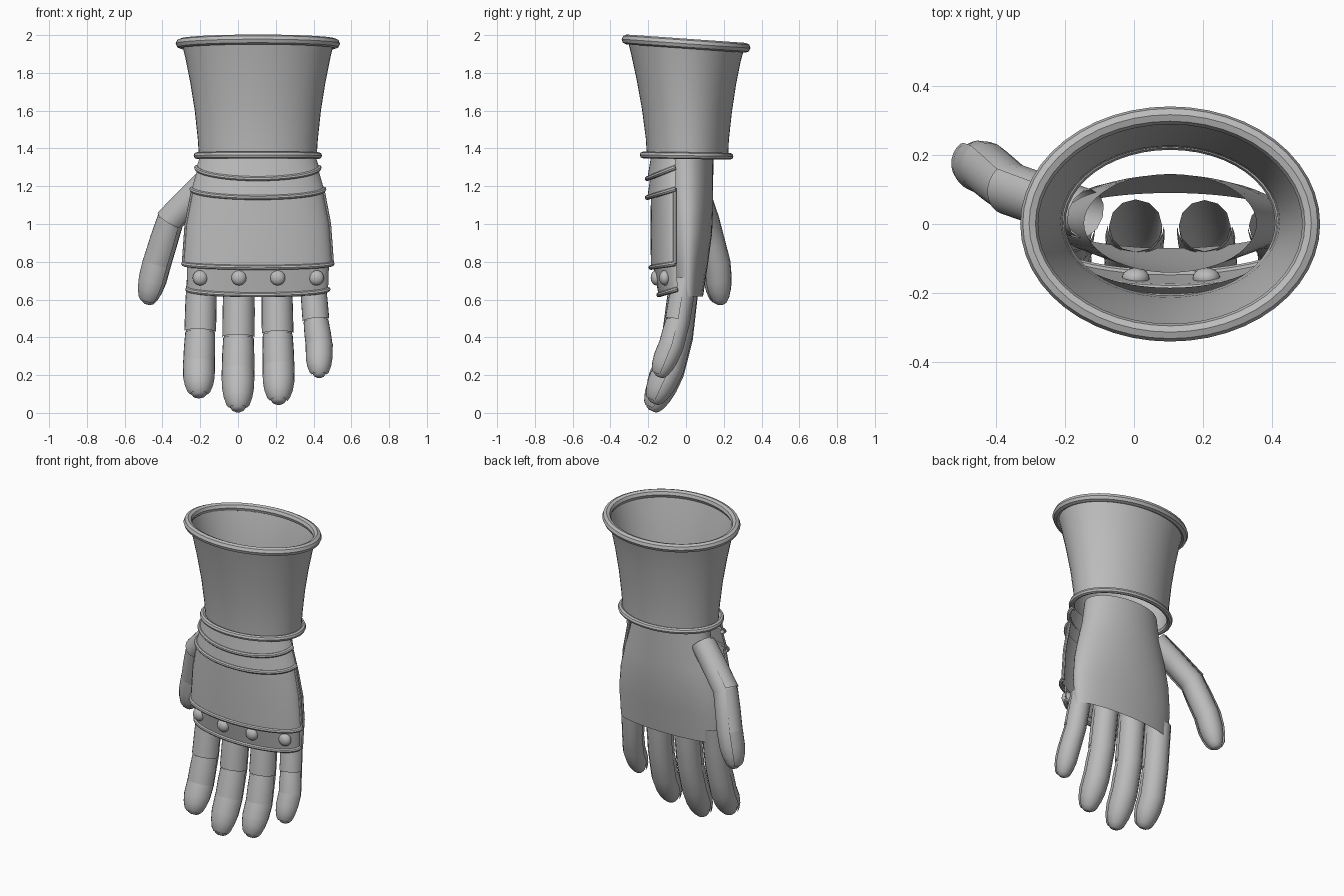
import bpy, math
from mathutils import Vector

if "Cube" in bpy.data.objects:
    bpy.data.objects.remove(bpy.data.objects["Cube"], do_unlink=True)

steel = bpy.data.materials.new("steel_grey")
steel.use_nodes = True
GREY = (0.5, 0.5, 0.5, 1)
steel.diffuse_color = GREY
steel.node_tree.nodes["Principled BSDF"].inputs["Base Color"].default_value = GREY
CX = 0.105  # centre line of cuff and hand


def finish(ob, angle=40):
    ob.data.materials.append(steel)
    bpy.ops.object.select_all(action='DESELECT')
    ob.select_set(True)
    bpy.context.view_layer.objects.active = ob
    if ob.type == 'CURVE':
        bpy.ops.object.convert(target='MESH')
    bpy.ops.object.shade_smooth_by_angle(angle=math.radians(angle))


def loft(name, rings, closed=True, cap=False):
    """Skin a list of equal-length rings."""
    n = len(rings[0])
    verts = [p for ring in rings for p in ring]
    faces = []
    for k in range(len(rings) - 1):
        for i in range(n if closed else n - 1):
            j = (i + 1) % n
            faces.append((k * n + i, k * n + j, (k + 1) * n + j, (k + 1) * n + i))
    if cap:
        faces.append(tuple(range(len(verts) - n, len(verts))))
    me = bpy.data.meshes.new(name)
    me.from_pydata(verts, [], faces)
    ob = bpy.data.objects.new(name, me)
    bpy.context.collection.objects.link(ob)
    finish(ob)


def tube(name, points, radius, closed=False):
    """Round rolled edge along a line of points."""
    cu = bpy.data.curves.new(name, 'CURVE')
    cu.dimensions = '3D'
    cu.bevel_depth = radius
    cu.bevel_resolution = 2
    cu.use_fill_caps = True
    sp = cu.splines.new('POLY')
    sp.points.add(len(points) - 1)
    for sp_pt, p in zip(sp.points, points):
        sp_pt.co = (*p, 1)
    sp.use_cyclic_u = closed
    ob = bpy.data.objects.new(name, cu)
    bpy.context.collection.objects.link(ob)
    finish(ob)


def ellipse(z, rx, ry, cy=0.0, tilt=0.0, n=48):
    ring = []
    for i in range(n):
        a = 2 * math.pi * i / n
        y = ry * math.sin(a)
        ring.append(Vector((CX + rx * math.cos(a), cy + y, z - tilt * y)))
    return ring


def arc(z_side, z_front, rx, y_back, depth, n=32):
    """Half ellipse bulging to the front, dipping from side to middle."""
    ring = []
    for i in range(n + 1):
        a = math.pi * i / n
        s = math.sin(a)
        ring.append(Vector((CX + rx * math.cos(a), y_back - depth * s,
                            z_side + (z_front - z_side) * s)))
    return ring


# Flared cuff with rolled rims
loft("cuff", [ellipse(1.36, .312, .215, .008, .01), ellipse(1.45, .318, .22, .007, .02),
              ellipse(1.6, .334, .238, .005, .03), ellipse(1.75, .358, .263, .002, .045),
              ellipse(1.88, .384, .29, 0, .06), ellipse(1.965, .405, .312, 0, .07)])
tube("cuff_top_rim", ellipse(1.955, .409, .315, 0, .07), .026, True)
tube("cuff_bottom_rim", ellipse(1.362, .322, .23, .003, .015), .018, True)

# Open glove palm
loft("palm", [ellipse(1.37, .25, .143, .002), ellipse(1.22, .275, .14, .004),
              ellipse(1.08, .315, .135, .008), ellipse(.95, .345, .128, .01),
              ellipse(.8, .36, .108, .01), ellipse(.615, .35, .08, .01)])

# Overlapping plates on the back of the hand: upper and lower edge of each
plates = {
    "wrist_lame_upper": ((1.375, 1.36, .30, -.055, .13), (1.30, 1.24, .325, -.055, .15)),
    "wrist_lame_lower": ((1.30, 1.24, .317, -.055, .135), (1.185, 1.14, .35, -.055, .15)),
    "hand_plate": ((1.19, 1.15, .342, -.058, .128), (1.0, .98, .378, -.058, .13),
                   (.79, .77, .393, -.058, .128)),
    "knuckle_band": ((.80, .78, .377, -.05, .125), (.655, .625, .372, -.045, .1)),
}
for name, rows in plates.items():
    rings = [arc(*row) for row in rows]
    loft(name, rings, closed=False)
    tube(name + "_rim", rings[-1], .013)
    if name == "hand_plate":
        for side, idx in (("left", 0), ("right", -1)):
            tube("hand_plate_edge_" + side, [r[idx] for r in rings], .01)

# Domed rivets on the knuckle band
for i, x in enumerate((-.2, .005, .21, .415)):
    s = math.sqrt(1 - ((x - CX) / .375) ** 2)
    bpy.ops.mesh.primitive_uv_sphere_add(segments=20, ring_count=12, radius=.04,
                                         location=(x, -.048 - .113 * s, .715))
    rivet = bpy.context.object
    rivet.name = f"rivet_{i + 1}"
    rivet.scale.y = .75
    finish(rivet)


def finger(name, joints, radius, facing):
    """Glove finger through four joints, with three half-round plates."""
    joints = [Vector(j) for j in joints]
    facing = Vector(facing)
    dirs = [(b - a).normalized() for a, b in zip(joints, joints[1:])]
    tangents = [dirs[0]] + [(a + b).normalized() for a, b in zip(dirs, dirs[1:])] + [dirs[-1]]

    def ring(seg, t, r, half=False):
        c = joints[seg].lerp(joints[seg + 1], t)
        d = tangents[seg].lerp(tangents[seg + 1], t).normalized()
        f = (facing - facing.dot(d) * d).normalized()
        s = d.cross(f)
        n = 12
        angles = [math.pi * (i / n - .5) if half else 2 * math.pi * i / n
                  for i in range(n + half)]
        return [c + r * (math.cos(a) * f + math.sin(a) * s) for a in angles]

    tip = ((0, 1), (.4, .98), (.65, .86), (.85, .66))
    glove = [ring(0, 0, radius), ring(0, .5, radius), ring(1, 0, radius), ring(1, .5, radius)]
    glove += [ring(2, t, radius * k) for t, k in tip]
    glove += [ring(2, .96, radius * .45), ring(2, 1, radius * .25)]
    loft(name, glove, cap=True)
    for seg, label in enumerate(("base", "middle")):
        loft(f"{name}_{label}_plate",
             [ring(seg, t, radius + e, True) for t, e in ((.03, .004), (.5, .008), (1, .009))],
             closed=False)
    loft(name + "_tip_plate",
         [ring(2, t - .02 * (t == 0), radius * k + .01, True) for t, k in tip] +
         [ring(2, .93, radius * .5 + .008, True)], closed=False)


# Four fingers: top x, tip x, lower joint heights, tip height, radius
for name, x0, x1, z1, z2, z3, r in (
        ("index_finger", -.193, -.207, .43, .255, .085, .075),
        ("middle_finger", .005, .0, .40, .22, .01, .077),
        ("ring_finger", .205, .215, .42, .24, .05, .075),
        ("little_finger", .395, .43, .49, .355, .19, .062)):
    drop = .71 - z3
    finger(name, ((x0, -.005, .71), (x0 + (x1 - x0) * .5, -.04, z1),
                  (x1, -.04 - .065 * drop, z2), (x1, -.04 - .2 * drop, z3)), r, (0, -1, 0))

# Thumb
finger("thumb", ((-.14, .03, 1.24), (-.355, .105, 1.02), (-.425, .165, .79),
                 (-.48, .185, .575)), .072, (-.8, -.6, 0))
